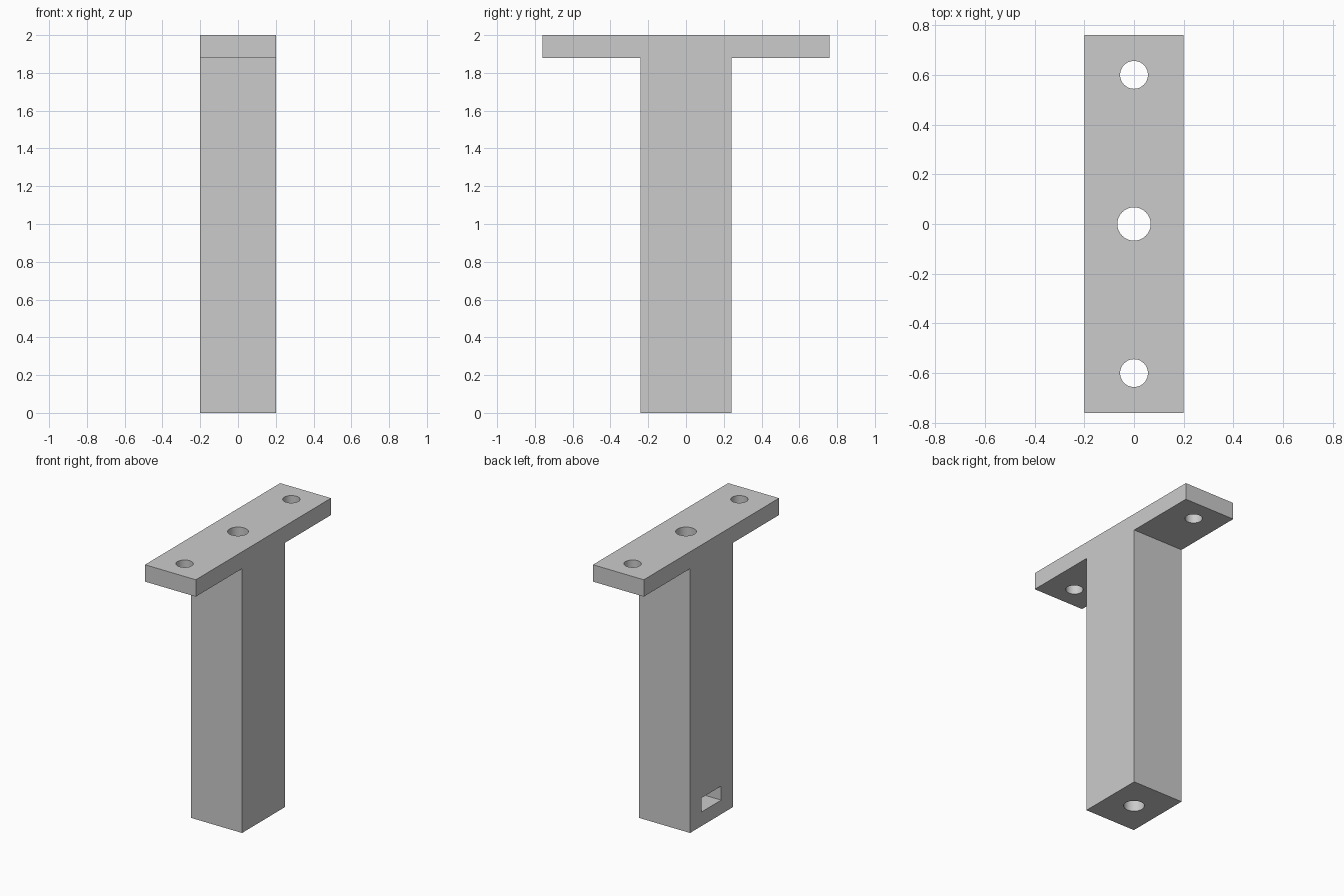
import bpy, bmesh, math
from mathutils import Vector

default = bpy.data.objects.get("Cube")
if default:
    bpy.data.objects.remove(default, do_unlink=True)

HALF_WIDTH = 0.2       # x
STEM = 0.24            # half depth of the stem
ARM = 0.76             # half length of the top plate
TOP, PLATE_BOTTOM = 2.0, 1.88

grey = bpy.data.materials.new("plain grey")
grey.use_nodes = True
color = (0.6, 0.6, 0.6, 1)
grey.diffuse_color = color
grey.node_tree.nodes["Principled BSDF"].inputs["Base Color"].default_value = color

# T-shaped body: half profile mirrored, then extruded across x
half = [(STEM, 0), (STEM, PLATE_BOTTOM), (ARM, PLATE_BOTTOM), (ARM, TOP)]
profile = half + [(-y, z) for y, z in reversed(half)]
bm = bmesh.new()
face = bm.faces.new([bm.verts.new((-HALF_WIDTH, y, z)) for y, z in profile])
side = bmesh.ops.extrude_face_region(bm, geom=[face])["geom"]
bmesh.ops.translate(bm, vec=Vector((2 * HALF_WIDTH, 0, 0)),
                    verts=[v for v in side if isinstance(v, bmesh.types.BMVert)])
bmesh.ops.recalc_face_normals(bm, faces=bm.faces)
mesh = bpy.data.meshes.new("t_bracket")
bm.to_mesh(mesh)
bm.free()
body = bpy.data.objects.new("t_bracket", mesh)
bpy.context.collection.objects.link(body)
mesh.materials.append(grey)


def cut(cutter):
    """Subtract the cutter from the body, then remove it."""
    cutter.hide_render = True
    cutter.data.materials.append(grey)
    bpy.context.view_layer.objects.active = body
    mod = body.modifiers.new("cut", "BOOLEAN")
    mod.operation, mod.solver, mod.object = "DIFFERENCE", "EXACT", cutter
    bpy.ops.object.modifier_apply(modifier=mod.name)
    bpy.data.objects.remove(cutter, do_unlink=True)


def drill(name, y, radius, bottom):
    height = TOP + 0.1 - bottom
    bpy.ops.mesh.primitive_cylinder_add(vertices=48, radius=radius, depth=height,
                                        location=(0, y, bottom + height / 2))
    bpy.context.object.name = name
    cut(bpy.context.object)


# Bolt hole through the stem and a screw hole in each arm
drill("stem_hole_cutter", 0, 0.067, -0.1)
for y in (-0.6, 0.6):
    drill("arm_hole_cutter", y, 0.056, PLATE_BOTTOM - 0.1)

# Nut slot, open on the right side near the foot
slot_start, slot_end = -0.3, 0.11
bpy.ops.mesh.primitive_cube_add(size=1, location=((slot_start + slot_end) / 2, 0, 0.15))
slot = bpy.context.object
slot.name = "nut_slot_cutter"
slot.scale = (slot_end - slot_start, 0.22, 0.1)
bpy.ops.object.transform_apply(location=False, rotation=False, scale=True)
cut(slot)

# Smooth hole walls, crisp edges elsewhere
bpy.ops.object.select_all(action="DESELECT")
body.select_set(True)
bpy.context.view_layer.objects.active = body
bpy.ops.object.shade_smooth_by_angle(angle=math.radians(30))
